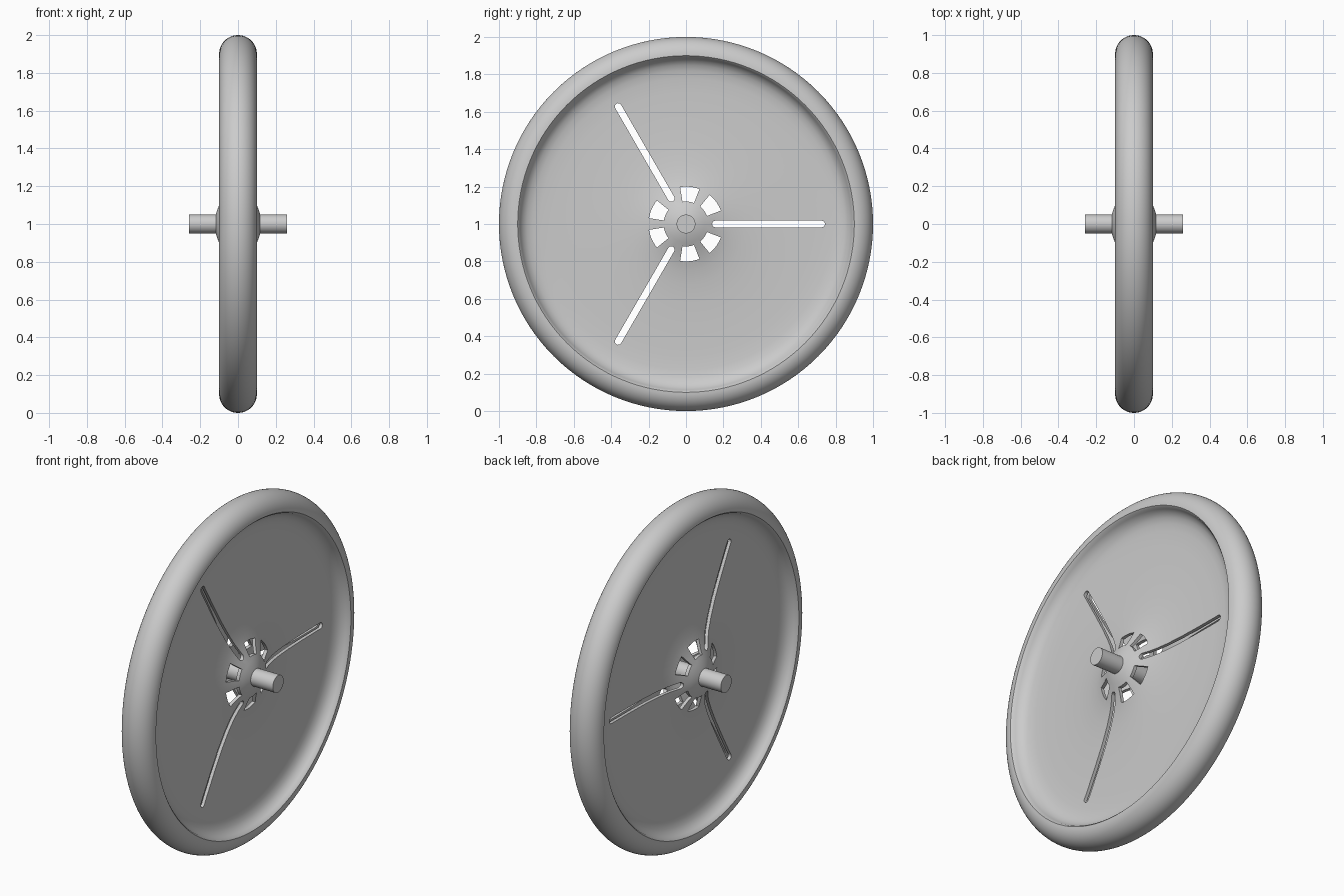
import bpy, bmesh, math
from mathutils import Vector, Matrix

if "Cube" in bpy.data.objects:
    bpy.data.objects.remove(bpy.data.objects["Cube"], do_unlink=True)

HUB = Vector((0, 0, 1))

grey = bpy.data.materials.new("light grey")
grey.use_nodes = True
grey.diffuse_color = (0.6, 0.6, 0.6, 1)
grey.node_tree.nodes["Principled BSDF"].inputs["Base Color"].default_value = (0.6, 0.6, 0.6, 1)


def make_object(name, bm):
    bmesh.ops.recalc_face_normals(bm, faces=bm.faces)
    mesh = bpy.data.meshes.new(name)
    bm.to_mesh(mesh)
    bm.free()
    obj = bpy.data.objects.new(name, mesh)
    bpy.context.collection.objects.link(obj)
    obj.location = HUB
    mesh.materials.append(grey)
    return obj


def smooth(obj, angle):
    bpy.ops.object.select_all(action='DESELECT')
    obj.select_set(True)
    bpy.context.view_layer.objects.active = obj
    bpy.ops.object.shade_smooth_by_angle(angle=math.radians(angle))


def polar(r, a):
    return (r * math.cos(a), r * math.sin(a))


# Dished side face as (radius, half width) from hub to lip
face = [(0.04, 0.119), (0.06, 0.115), (0.1, 0.1), (0.15, 0.078), (0.2, 0.061),
        (0.25, 0.049), (0.32, 0.039), (0.42, 0.031), (0.55, 0.027), (0.7, 0.025),
        (0.78, 0.027), (0.82, 0.032), (0.85, 0.042), (0.872, 0.058), (0.886, 0.078),
        (0.892, 0.092)]
tyre = [(0.9 + 0.1 * math.cos(t), 0.1 * math.sin(t))
        for t in [math.pi / 2 - math.pi * i / 24 for i in range(25)]]
inner = [(r, max(x - 0.02, 0.006)) for r, x in face if r < 0.83]


def flip(points):
    return [(r, -x) for r, x in reversed(points)]


# Hollow wheel: two dished sheets joined by the rounded tyre
section = face + tyre + flip(face) + [(r, -x) for r, x in inner] + inner[::-1]
SEGMENTS = 128
bm = bmesh.new()
rings = []
for i in range(SEGMENTS):
    a = math.tau * i / SEGMENTS
    rings.append([bm.verts.new((x, *polar(r, a))) for r, x in section])
for i, ring in enumerate(rings):
    after = rings[(i + 1) % SEGMENTS]
    for j in range(len(section)):
        k = (j + 1) % len(section)
        bm.faces.new((ring[j], ring[k], after[k], after[j]))
wheel = make_object("wheel", bm)


def slot_outline(start, end, half):
    pts = []
    for centre, turn in ((end - half, -math.pi / 2), (start + half, math.pi / 2)):
        for i in range(9):
            y, z = polar(half, turn + math.pi * i / 8)
            pts.append((centre + y, z))
    return pts


def wedge_outline(r0, r1, half):
    steps = [half * (i / 3 - 1) for i in range(7)]
    return [polar(r1, a) for a in steps] + [polar(r0, a) for a in reversed(steps)]


# Cutters: three long slots, with a wedge window either side of each
bm = bmesh.new()


def add_prism(outline, angle):
    turn = Matrix.Rotation(angle, 4, 'X')
    ends = [[bm.verts.new(turn @ Vector((x, y, z))) for y, z in outline] for x in (-0.3, 0.3)]
    bm.faces.new(ends[0])
    bm.faces.new(ends[1])
    for j in range(len(outline)):
        k = (j + 1) % len(outline)
        bm.faces.new((ends[0][j], ends[0][k], ends[1][k], ends[1][j]))


for n in range(3):
    base = n * math.tau / 3
    add_prism(slot_outline(0.14, 0.743, 0.018), base)
    for side in (-1, 1):
        add_prism(wedge_outline(0.12, 0.2, math.radians(15)), base + side * math.radians(36))
cutter = make_object("opening_cutter", bm)
cutter.hide_render = True

# Cut the openings and bake the result
mod = wheel.modifiers.new("openings", 'BOOLEAN')
mod.operation = 'DIFFERENCE'
mod.solver = 'EXACT'
mod.object = cutter
bpy.ops.object.select_all(action='DESELECT')
wheel.select_set(True)
bpy.context.view_layer.objects.active = wheel
bpy.ops.object.modifier_apply(modifier=mod.name)
bpy.data.objects.remove(cutter, do_unlink=True)
smooth(wheel, 40)

# Axle through the hub
bm = bmesh.new()
bmesh.ops.create_cone(bm, cap_ends=True, segments=48, radius1=0.05, radius2=0.05,
                      depth=0.52, matrix=Matrix.Rotation(math.pi / 2, 4, 'Y'))
axle = make_object("axle", bm)
smooth(axle, 40)
